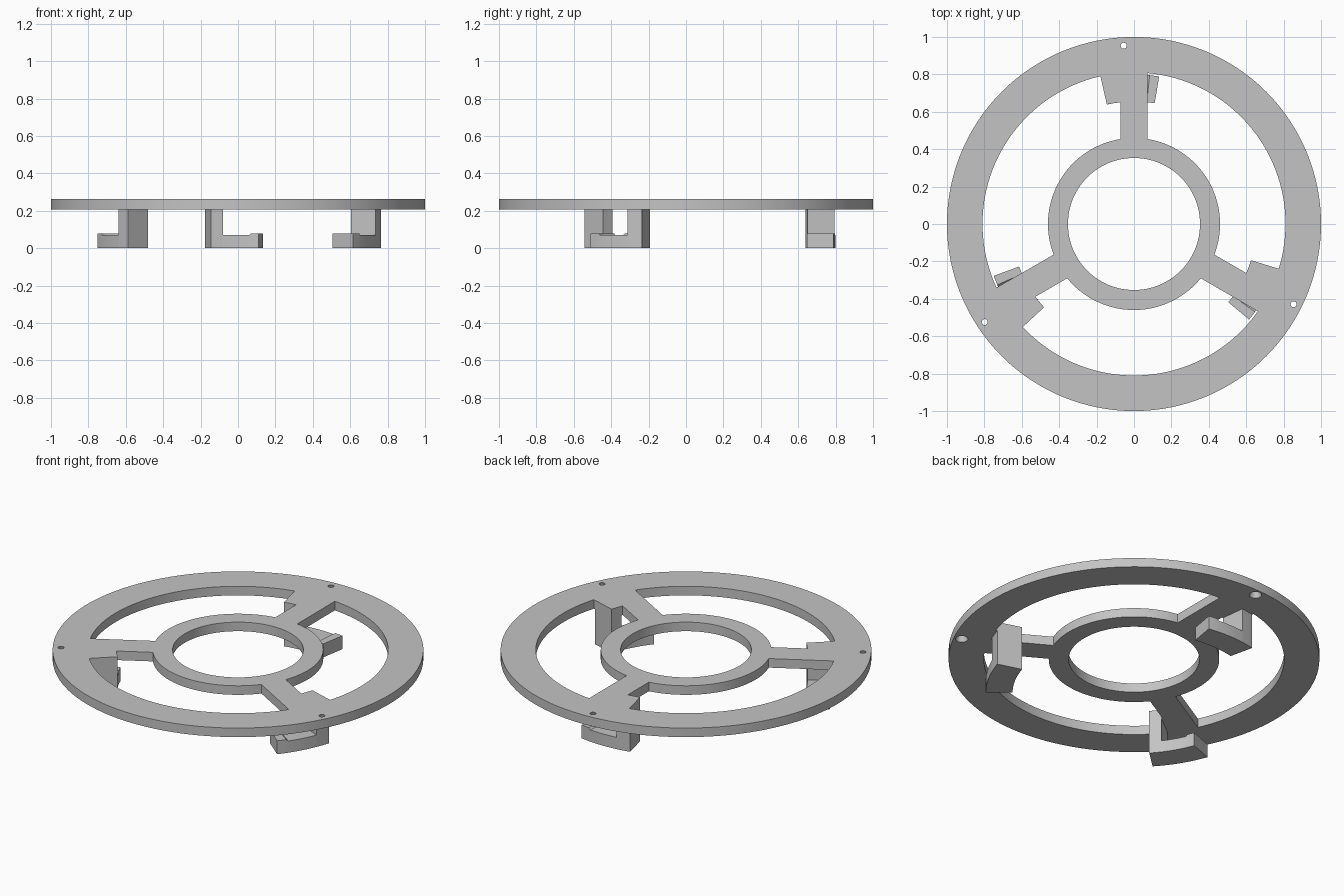
import bpy, bmesh, math
from math import radians, asin, pi, cos, sin

if "Cube" in bpy.data.objects:
    bpy.data.objects.remove(bpy.data.objects["Cube"])

grey = bpy.data.materials.new("plain grey")
grey.diffuse_color = (0.55, 0.55, 0.55, 1)
grey.use_nodes = True
grey.node_tree.nodes["Principled BSDF"].inputs["Base Color"].default_value = grey.diffuse_color

Z0, Z1 = 0.208, 0.262             # plate bottom and top
R_OUT, R_IN = 1.0, 0.81           # outer ring
HUB_OUT, HUB_IN = 0.46, 0.353     # hub ring
HALF_SPOKE = 0.073
CLIP_IN, CLIP_OUT = 0.655, 0.80   # clip radii
TAB = radians(12.8)


def polar(r, a):
    return (r * cos(a), r * sin(a))


def arc(r, a0, a1, n):
    return [polar(r, a0 + (a1 - a0) * i / n) for i in range(n + 1)]


def circle(r, n, cx=0, cy=0):
    return [(cx + r * cos(2 * pi * i / n), cy + r * sin(2 * pi * i / n)) for i in range(n)]


def finish(name, bm):
    bmesh.ops.recalc_face_normals(bm, faces=bm.faces)
    me = bpy.data.meshes.new(name)
    bm.to_mesh(me)
    bm.free()
    ob = bpy.data.objects.new(name, me)
    bpy.context.collection.objects.link(ob)
    me.materials.append(grey)
    bpy.ops.object.select_all(action='DESELECT')
    ob.select_set(True)
    bpy.context.view_layer.objects.active = ob
    bpy.ops.object.shade_smooth_by_angle(angle=radians(25))
    return ob


def window(spoke):
    """Opening between one spoke and the next, notched by the clip tab."""
    nxt = spoke + radians(120)
    side = lambda r: asin(HALF_SPOKE / r)
    pts = [polar(HUB_OUT, spoke + side(HUB_OUT))]
    pts += arc(CLIP_IN, spoke + side(CLIP_IN), spoke + TAB, 3)
    pts += arc(R_IN, spoke + TAB, nxt - side(R_IN), 40)
    pts += arc(HUB_OUT, nxt - side(HUB_OUT), spoke + side(HUB_OUT), 36)[:-1]
    return pts


spokes = [radians(90 + 120 * i) for i in range(3)]

# Wheel plate: pairs of (top outline, bottom outline)
loops = [(circle(R_OUT, 128),) * 2, (circle(HUB_IN, 96),) * 2]
for s in spokes:
    loops.append((window(s),) * 2)
    c = polar(0.955, s + radians(3.3))
    loops.append((circle(0.016, 24, *c), circle(0.034, 24, *c)))   # countersunk hole

bm = bmesh.new()
top_edges, bottom_edges = [], []
for top, bottom in loops:
    t = [bm.verts.new((x, y, Z1)) for x, y in top]
    b = [bm.verts.new((x, y, Z0)) for x, y in bottom]
    for i in range(len(t)):
        j = (i + 1) % len(t)
        bm.faces.new((t[i], t[j], b[j], b[i]))
        top_edges.append(bm.edges.get((t[i], t[j])))
        bottom_edges.append(bm.edges.get((b[i], b[j])))
for edges in (top_edges, bottom_edges):
    bmesh.ops.triangle_fill(bm, use_beauty=True, use_dissolve=False,
                            edges=edges, normal=(0, 0, 1))
finish("wheel_plate", bm)

# Clips: post under each tab, curved foot and raised lip; (angle, height) stations
stations = [(-9.7, 0.08), (-7.5, 0.08), (-6, 0.08), (-5.2, 0.07), (-2, 0.07), (1, 0.07),
            (4, 0.07), (7, 0.07), (7, 0.212), (10, 0.212), (12.8, 0.212)]
for n, s in enumerate(spokes):
    bm = bmesh.new()
    rings = []
    for a, h in stations:
        p, q = polar(CLIP_IN, s + radians(a)), polar(CLIP_OUT, s + radians(a))
        rings.append([bm.verts.new(v) for v in ((*p, 0), (*q, 0), (*q, h), (*p, h))])
    for k in range(len(rings) - 1):
        r0, r1 = rings[k], rings[k + 1]
        step = stations[k][0] == stations[k + 1][0]
        for i in ([2] if step else range(4)):
            j = (i + 1) % 4
            bm.faces.new((r0[i], r0[j], r1[j], r1[i]))
    bm.faces.new(rings[0])
    bm.faces.new(rings[-1])
    bmesh.ops.remove_doubles(bm, verts=bm.verts, dist=1e-5)
    finish(f"clip_{n + 1}", bm)
